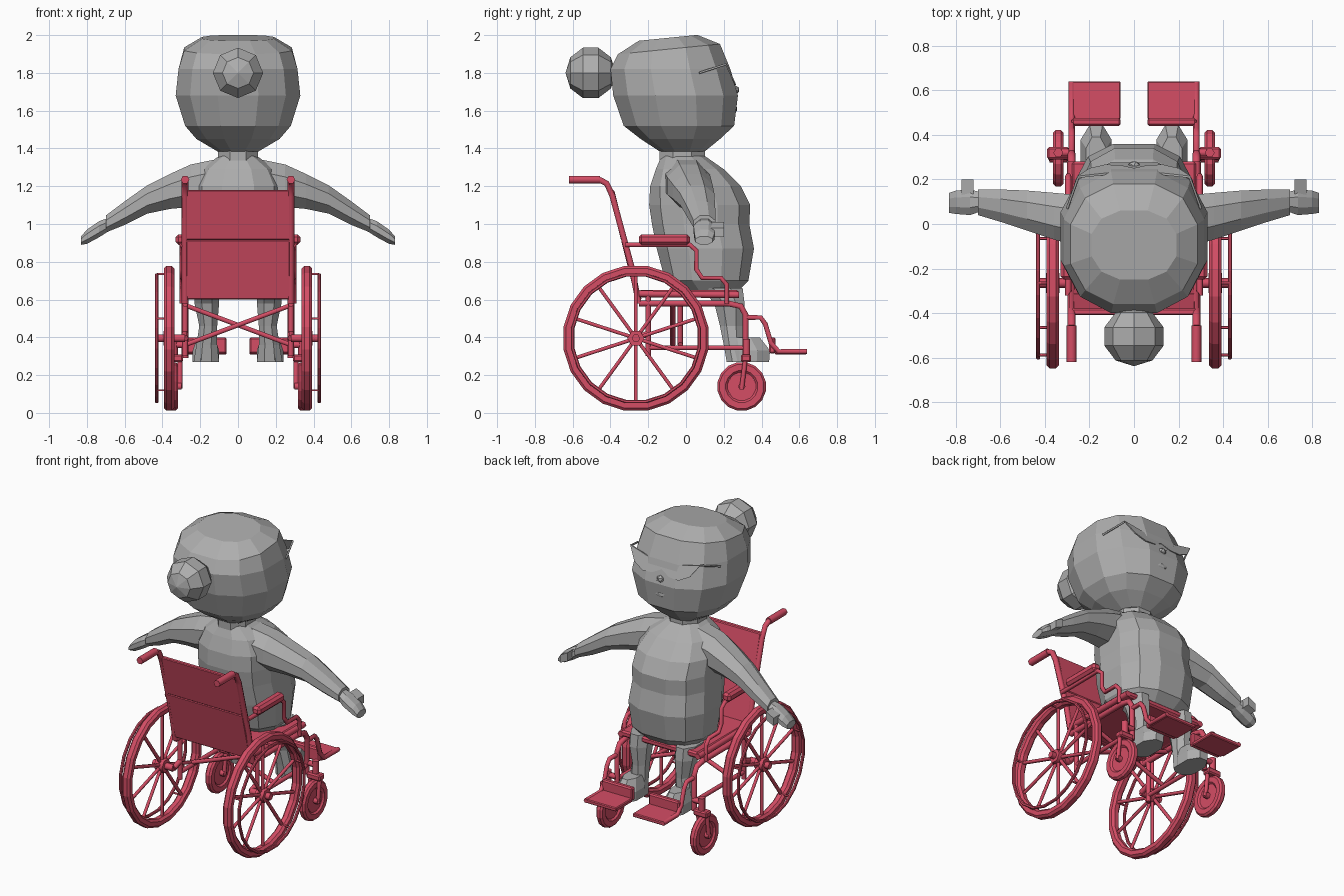
import bpy, bmesh, math
from mathutils import Vector

if "Cube" in bpy.data.objects:
    bpy.data.objects.remove(bpy.data.objects["Cube"])


def material(name, colour):
    mat = bpy.data.materials.new(name)
    mat.use_nodes = True
    mat.diffuse_color = colour
    mat.node_tree.nodes["Principled BSDF"].inputs["Base Color"].default_value = colour
    return mat


RED = material("chair red", (.66, .075, .13, 1))
GREY = material("figure grey", (.42, .42, .42, 1))


def finish(name, bm, mat):
    bmesh.ops.recalc_face_normals(bm, faces=bm.faces)
    mesh = bpy.data.meshes.new(name)
    bm.to_mesh(mesh)
    bm.free()
    mesh.materials.append(mat)
    obj = bpy.data.objects.new(name, mesh)
    bpy.context.collection.objects.link(obj)
    return obj


def loft_mesh(axis, rings, sides, square=1):
    """Rings are (position, min u, max u, min v, max v) across the given axis."""
    bm = bmesh.new()
    loops = []
    for pos, u0, u1, v0, v1 in rings:
        loop = []
        for i in range(sides):
            a = math.tau * (i + .5) / sides
            c, s = math.cos(a), math.sin(a)
            k = 1 / math.cos(math.pi / sides)
            u = (u0 + u1) / 2 + (u1 - u0) / 2 * math.copysign(min(1, abs(c * k) ** square), c)
            v = (v0 + v1) / 2 + (v1 - v0) / 2 * math.copysign(min(1, abs(s * k) ** square), s)
            loop.append(bm.verts.new((pos, u, v) if axis == "x" else (u, v, pos)))
        loops.append(loop)
    for low, high in zip(loops, loops[1:]):
        for i in range(sides):
            j = (i + 1) % sides
            bm.faces.new((low[i], low[j], high[j], high[i]))
    bm.faces.new(loops[0])
    bm.faces.new(loops[-1])
    return bm


def box(name, low, high, mat, bevel=0):
    bm = bmesh.new()
    bmesh.ops.create_cube(bm, size=1)
    for v in bm.verts:
        v.co = [l + (h - l) * (c + .5) for l, h, c in zip(low, high, v.co)]
    if bevel:
        bmesh.ops.bevel(bm, geom=bm.edges[:], offset=bevel, segments=1, affect="EDGES")
    return finish(name, bm, mat)


def side_box(name, s, x0, x1, y0, y1, z0, z1, mat=RED, bevel=.008):
    return box(name, (min(s * x0, s * x1), y0, z0), (max(s * x0, s * x1), y1, z1), mat, bevel)


def tube(name, points, radius, mat=RED):
    curve = bpy.data.curves.new(name, "CURVE")
    curve.dimensions = "3D"
    curve.bevel_depth = radius
    curve.bevel_resolution = 1
    curve.use_fill_caps = True
    line = curve.splines.new("POLY")
    line.points.add(len(points) - 1)
    for p, co in zip(line.points, points):
        p.co = (*co, 1)
    curve.materials.append(mat)
    obj = bpy.data.objects.new(name, curve)
    bpy.context.collection.objects.link(obj)


def side_tube(name, x, path, radius=.018):
    tube(name, [(x, y, z) for y, z in path], radius)


def ring(name, x, y, z, outer, inner, width, sides):
    """Chamfered flat ring around the x axis."""
    w, c = width / 2, min(width, outer - inner) * .25
    profile = [(inner, -w + c), (inner, w - c), (inner + c, w), (outer - c, w),
               (outer, w - c), (outer, -w + c), (outer - c, -w), (inner + c, -w)]
    bm = bmesh.new()
    loops = []
    for i in range(sides):
        a = math.tau * (i + .5) / sides
        loops.append([bm.verts.new((x + d, y + r * math.cos(a), z + r * math.sin(a)))
                      for r, d in profile])
    for i, loop in enumerate(loops):
        after = loops[(i + 1) % sides]
        for k in range(len(profile)):
            m = (k + 1) % len(profile)
            bm.faces.new((loop[k], loop[m], after[m], after[k]))
    return finish(name, bm, RED)


# Wheelchair sides
WY, WZ = -.265, .395
for s, side in ((1, "left"), (-1, "right")):
    x = .28 * s
    # Drive wheel with spokes, hub and hand rim
    ring(side + "_tyre", .365 * s, WY, WZ, .388, .335, .055, 20)
    ring(side + "_hand_rim", .43 * s, WY, WZ, .348, .33, .018, 20)
    tube(side + "_wheel_hub", [(.335 * s, WY, WZ), (.395 * s, WY, WZ)], .045)
    tube(side + "_axle", [(.28 * s, WY, WZ), (.425 * s, WY, WZ)], .022)
    for i in range(10):
        a = math.tau * i / 10 + math.pi / 2
        d = Vector((0, math.cos(a), math.sin(a)))
        hub = Vector((.365 * s, WY, WZ))
        tube(side + "_spoke", [hub, hub + d * .345], .011)
        if i % 2 == 0:
            rim = hub + d * .34
            tube(side + "_rim_stud", [rim, rim + Vector((.065 * s, 0, 0))], .006)
    # Caster wheel and fork
    ring(side + "_caster_tyre", .34 * s, .295, .14, .13, .075, .045, 16)
    tube(side + "_caster_disc", [(.328 * s, .295, .14), (.352 * s, .295, .14)], .085)
    tube(side + "_caster_axle", [(.30 * s, .295, .14), (.38 * s, .295, .14)], .02)
    for dx in (.307, .373):
        side_tube(side + "_fork_arm", dx * s, [(.295, .13), (.315, .29)], .014)
    side_box(side + "_fork_crown", s, .29, .39, .29, .345, .27, .31)
    tube(side + "_caster_stem", [(.34 * s, .32, .28), (.34 * s, .32, .39)], .022)
    tube(side + "_stem_bracket", [(x, .32, .36), (.35 * s, .32, .36)], .018)
    # Frame tubes
    side_tube(side + "_back_post", x, [(-.46, 1.235), (-.42, 1.215), (-.39, 1.15),
                                       (-.29, .78), (-.25, .58)])
    side_tube(side + "_push_grip", x, [(-.62, 1.235), (-.455, 1.235)], .023)
    side_tube(side + "_rear_post", x, [(-.2, .62), (-.2, .3)], .016)
    side_tube(side + "_seat_rail", x, [(-.25, .63), (.28, .625)], .02)
    side_tube(side + "_upper_rail", x, [(-.25, .58), (.22, .58), (.29, .565), (.315, .52),
                                        (.315, .29)], .018)
    side_tube(side + "_lower_rail", x, [(-.2, .345), (.315, .345)], .014)
    side_tube(side + "_axle_bracket", x, [(WY, WZ), (-.2, .42)], .018)
    side_tube(side + "_footrest_tube", x, [(.31, .505), (.395, .505), (.42, .47), (.45, .37),
                                           (.49, .325), (.64, .325)], .015)
    # Armrest
    side_tube(side + "_arm_tube", .295 * s, [(-.32, .89), (.02, .89), (.055, .86), (.055, .76),
                                            (.085, .715), (.185, .715), (.215, .68),
                                            (.215, .58)], .014)
    side_box(side + "_arm_pad", s, .27, .33, -.25, .02, .89, .945, bevel=.015)
    # Footplate with raised heel rest
    side_box(side + "_footplate", s, .06, .28, .47, .64, .31, .335, bevel=.005)
    side_box(side + "_heel_rest", s, .06, .28, .44, .475, .315, .40)
    # Folding cross brace
    tube(side + "_cross_brace", [(-x, -.05 + .02 * s, .57), (x, -.05 + .02 * s, .36)], .014)

# Fabric seat and backrest
box("seat", (-.28, -.25, .61), (.28, .28, .65), RED, .01)
for name, z0, z1 in (("lower_backrest", .60, .915), ("upper_backrest", .915, 1.18)):
    panel = box(name, (-.275, -.015, z0), (.275, .015, z1), RED, .005)
    for v in panel.data.vertices:
        v.co.y += -.25 - (v.co.z - .6) * .25

# Dressed torso and neck
torso = [(.64, -.2, .2, -.02, .27), (.70, -.25, .25, -.11, .33), (.87, -.265, .265, -.155, .36),
         (1.0, -.25, .25, -.18, .335), (1.10, -.25, .25, -.195, .34),
         (1.20, -.245, .245, -.19, .29), (1.29, -.2, .2, -.16, .2), (1.36, -.1, .1, -.13, .1)]
finish("torso", loft_mesh("z", torso, 12, .8), GREY)
finish("neck", loft_mesh("z", [(1.3, -.105, .105, -.14, .1), (1.43, -.105, .105, -.14, .1)],
                         8), GREY)

# Arms, hands and legs
for s, side in ((1, "left"), (-1, "right")):
    arm = [(.08, -.12, .12, 1.13, 1.35), (.25, -.10, .13, 1.09, 1.315),
           (.36, -.07, .14, 1.08, 1.265), (.48, -.03, .15, 1.055, 1.205),
           (.60, .01, .155, .995, 1.12), (.70, .04, .155, .955, 1.045)]
    hand = [(.68, .06, .14, .965, 1.035), (.735, .04, .155, .93, 1.015),
            (.80, .045, .15, .895, .97), (.83, .05, .14, .89, .935)]
    thumb = [(.72, .13, .2, .955, 1.01), (.775, .13, .2, .93, .98)]
    for name, rings, sides in (("arm", arm, 8), ("hand", hand, 8), ("thumb", thumb, 4)):
        bm = loft_mesh("x", rings, sides)
        bmesh.ops.scale(bm, vec=(s, 1, 1), verts=bm.verts)
        finish(f"{side}_{name}", bm, GREY)
    leg = [(.27, .10, .235, .215, .32), (.36, .11, .22, .20, .30), (.46, .11, .205, .18, .30),
           (.58, .10, .23, .15, .31), (.66, .10, .23, .08, .30)]
    shoe = [(.27, .10, .24, .215, .44), (.33, .10, .24, .215, .445), (.40, .125, .215, .22, .39)]
    for name, rings in (("leg", leg), ("shoe", shoe)):
        bm = loft_mesh("z", rings, 8)
        bmesh.ops.scale(bm, vec=(s, 1, 1), verts=bm.verts)
        finish(f"{side}_{name}", bm, GREY)

# Head, with the face sunk below the hairline
head = [(1.385, -.11, .11, -.14, .1), (1.45, -.22, .22, -.24, .18), (1.52, -.28, .28, -.33, .255),
        (1.68, -.33, .33, -.385, .275), (1.82, -.315, .315, -.40, .235),
        (1.925, -.285, .285, -.36, .18), (1.985, -.19, .19, -.25, .06)]
bm = loft_mesh("z", head, 12, .85)
for v in bm.verts:
    if v.co.z > 1.9:
        v.co.z += .1 * (v.co.y + .1)
face = [f for f in bm.faces
        if f.calc_center_median().y > .0 and 1.5 < f.calc_center_median().z < 1.8]
bmesh.ops.inset_region(bm, faces=face, thickness=.012, depth=-.02, use_even_offset=True)
finish("head", bm, GREY)

# Hair bun
bm = bmesh.new()
bmesh.ops.create_uvsphere(bm, u_segments=8, v_segments=5, radius=.14)
for v in bm.verts:
    v.co = (v.co.x, -.505 - v.co.z * .95, 1.80 + v.co.y)
finish("hair_bun", bm, GREY)

# Nose and lips
for name, z, size in (("nose", 1.71, (.03, .025, .025)), ("lips", 1.61, (.05, .012, .02))):
    bm = bmesh.new()
    bmesh.ops.create_icosphere(bm, subdivisions=1, radius=1)
    for v in bm.verts:
        v.co = Vector(a * b for a, b in zip(v.co, size)) + Vector((0, .26, z))
    finish(name, bm, GREY)

# Pointed spectacles, leaning forward at the bottom, with temple arms
outline = [(0, 1.79), (.09, 1.81), (.255, 1.85), (.2, 1.77), (.13, 1.735), (.06, 1.74), (0, 1.77)]
for s, side in ((1, "left"), (-1, "right")):
    bm = bmesh.new()
    lens = bm.faces.new([bm.verts.new((s * x, .215 + (1.85 - z) * .45, z)) for x, z in outline])
    moved = bmesh.ops.extrude_face_region(bm, geom=[lens])["geom"]
    bmesh.ops.translate(bm, vec=(0, -.009, 0),
                        verts=[g for g in moved if isinstance(g, bmesh.types.BMVert)])
    finish(side + "_lens", bm, GREY)
    tube(side + "_temple", [(.25 * s, .21, 1.845), (.30 * s, .07, 1.80)], .006, GREY)
